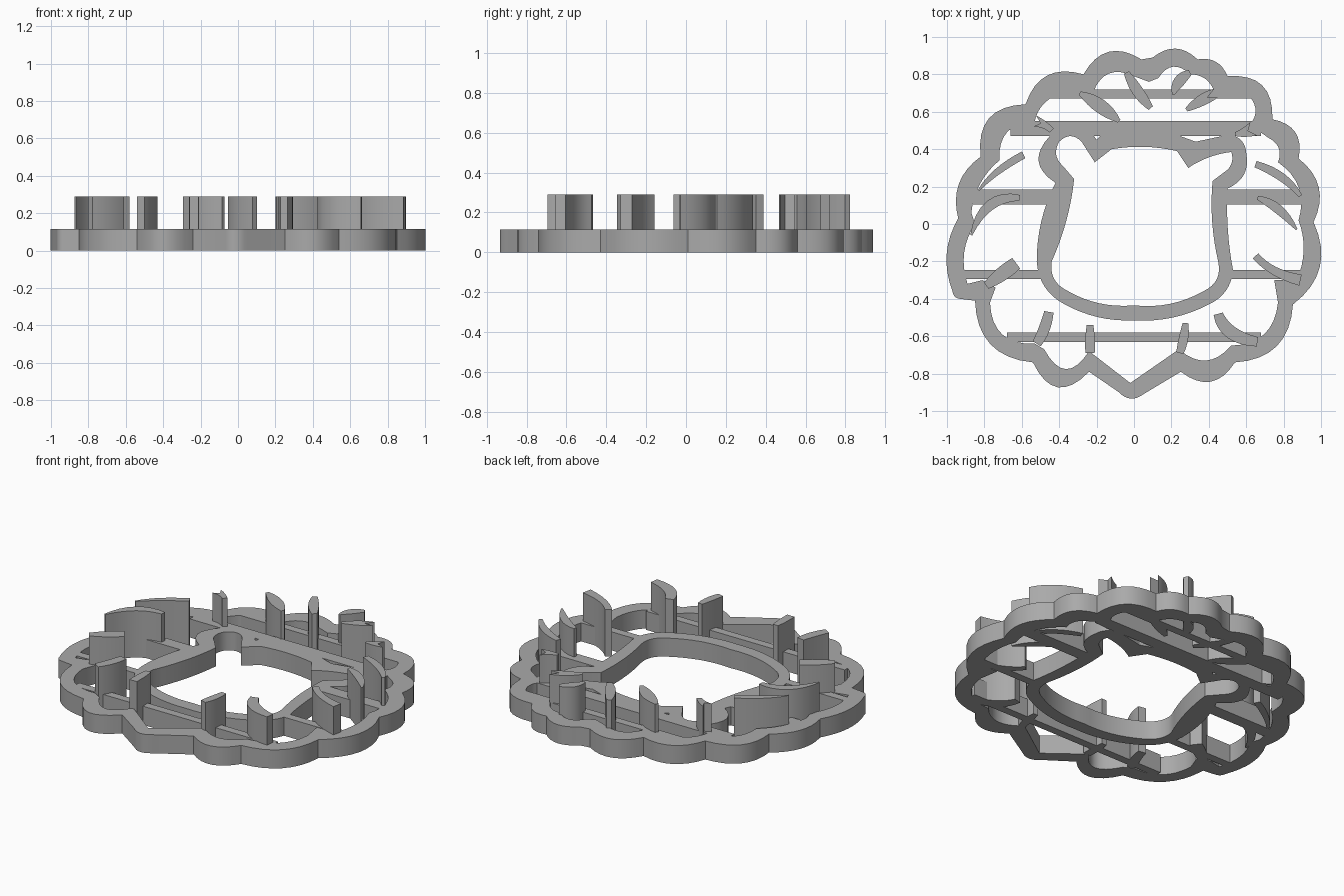
import bpy
import bmesh
from mathutils import Vector

BASE_TOP = 0.115
BAR_TOP = 0.115
BLADE_TOP = 0.29

cube = bpy.data.objects.get("Cube")
if cube:
    bpy.data.objects.remove(cube, do_unlink=True)

grey = bpy.data.materials.new("plain grey")
grey.use_nodes = True
grey.diffuse_color = (0.4, 0.4, 0.4, 1)
shader = next(n for n in grey.node_tree.nodes if n.type == "BSDF_PRINCIPLED")
shader.inputs["Base Color"].default_value = grey.diffuse_color


def arc_outline(corners, steps=8):
    """Closed outline whose edges bow to the left by a share of their length."""
    outline = []
    for index, (x, y, bow) in enumerate(corners):
        start = Vector((x, y))
        end = Vector(corners[(index + 1) % len(corners)][:2])
        chord = end - start
        normal = Vector((-chord.y, chord.x))
        count = steps if bow else 1
        for step in range(count):
            t = step / count
            outline.append(start + chord * t + normal * bow * t * (1 - t) * 4)
    return outline


def extruded_plate(name, outlines, top):
    """Solid plate from the ground up; later outlines are cut out as holes."""
    curve = bpy.data.curves.new(name + " outline", "CURVE")
    curve.dimensions = "2D"
    curve.fill_mode = "BOTH"
    curve.extrude = top / 2
    for outline in outlines:
        spline = curve.splines.new("POLY")
        spline.points.add(len(outline) - 1)
        for point, place in zip(spline.points, outline):
            point.co = (place.x, place.y, 0, 1)
        spline.use_cyclic_u = True
    helper = bpy.data.objects.new(name + " helper", curve)
    bpy.context.collection.objects.link(helper)
    bpy.context.view_layer.update()
    graph = bpy.context.evaluated_depsgraph_get()
    mesh = bpy.data.meshes.new_from_object(helper.evaluated_get(graph))
    bpy.data.objects.remove(helper, do_unlink=True)

    # Weld the walls to the caps and stand the plate on the ground
    bm = bmesh.new()
    bm.from_mesh(mesh)
    bmesh.ops.remove_doubles(bm, verts=bm.verts, dist=0.0005)
    bmesh.ops.translate(bm, verts=bm.verts, vec=(0, 0, top / 2))
    bmesh.ops.recalc_face_normals(bm, faces=bm.faces)
    bm.to_mesh(mesh)
    bm.free()
    mesh.materials.clear()
    mesh.materials.append(grey)
    plate = bpy.data.objects.new(name, mesh)
    bpy.context.collection.objects.link(plate)
    bpy.ops.object.select_all(action="DESELECT")
    plate.select_set(True)
    bpy.context.view_layer.objects.active = plate
    bpy.ops.object.shade_smooth_by_angle()
    return plate


def blade(name, start, middle, end, forked=False, steps=8):
    """Curved blade through three points, each given as x, y and width."""
    a, b, c = Vector(start), Vector(middle), Vector(end)
    left, right = [], []
    for step in range(steps + 1):
        t = step / steps
        spot = (a * (1 - t) * (1 - 2 * t) + b * 4 * t * (1 - t)
                + c * t * (2 * t - 1))
        slope = a * (4 * t - 3) + b * (4 - 8 * t) + c * (4 * t - 1)
        side = Vector((-slope.y, slope.x)).normalized() * spot.z / 2
        left.append(spot.xy + side)
        right.append(spot.xy - side)
    notch = [c.xy.lerp(b.xy, 0.6)] if forked else []
    extruded_plate(name, [left + notch + right[::-1]], BLADE_TOP)


# Scalloped rim
rim_outside = [
    (.05, -.91, .22), (-.08, -.9, 0), (-.24, -.79, .36), (-.54, -.74, .22),
    (-.85, -.41, 0), (-.93, -.4, .2), (-.97, -.36, .12), (-.94, .03, .17),
    (-.82, .36, .27), (-.58, .64, .24), (-.27, .8, .26), (.04, .88, 0),
    (.1, .89, .22), (.34, .88, .2), (.5, .79, .28), (.74, .56, .25),
    (.88, .35, .2), (.96, .01, .2), (.85, -.43, .22), (.54, -.74, .27),
    (.25, -.79, 0),
]
rim_inside = [
    (-.02, -.85, 0), (-.24, -.68, .42), (-.48, -.67, 0), (-.53, -.64, .25),
    (-.77, -.42, 0), (-.74, -.34, 0), (-.81, -.3, 0), (-.89, -.32, .12),
    (-.85, 0, 0), (-.87, .06, .1), (-.72, .34, .25), (-.53, .55, .1),
    (-.45, .67, 0), (-.22, .7, .27), (0, .79, 0), (.08, .76, 0),
    (.13, .78, .3), (.3, .8, .15), (.42, .73, 0), (.44, .68, 0),
    (.62, .68, .2), (.62, .53, 0), (.72, .46, .22), (.77, .33, .18),
    (.88, .02, .1), (.87, -.3, 0), (.75, -.3, 0), (.77, -.42, .22),
    (.52, -.65, .25), (.24, -.67, 0),
]
extruded_plate("scalloped_rim",
               [arc_outline(rim_outside), arc_outline(rim_inside)], BASE_TOP)

# Face frame with two rounded ears
face_outside = [
    (0, -.515, .07), (-.37, -.43, .14), (-.52, -.2, .06), (-.42, .22, .3),
    (-.45, .47, 0), (-.22, .48, 0), (-.2, .45, 0), (-.17, .48, 0),
    (.22, .48, 0), (.33, .44, 0), (.47, .47, 0), (.54, .47, .15),
    (.6, .38, .2), (.5, .19, -.03), (.53, -.25, .14), (.4, -.43, .07),
]
face_inside = [
    (0, -.435, .08), (-.36, -.355, .18), (-.44, -.2, -.04), (-.32, .24, 0),
    (-.38, .31, .2), (-.4, .44, .25), (-.28, .44, 0), (-.21, .33, 0),
    (-.12, .4, .05), (.23, .39, 0), (.29, .3, .06), (.52, .385, .15),
    (.5, .29, 0), (.42, .23, -.04), (.45, -.2, .2), (.37, -.36, .08),
]
extruded_plate("face_frame",
               [arc_outline(face_outside), arc_outline(face_inside)], BASE_TOP)

# Straight cross bars
bars = {
    "crown_bar": (-.48, .65, .67, .72),
    "brow_bar": (-.66, .68, .47, .55),
    "right_cheek_bar": (-.86, -.43, .105, .185),
    "left_cheek_bar": (.48, .92, .105, .185),
    "right_jaw_bar": (-.93, -.48, -.295, -.245),
    "left_jaw_bar": (.5, .92, -.295, -.245),
    "chin_bar": (-.68, .68, -.63, -.58),
}
for name, (x0, x1, y0, y1) in bars.items():
    corners = [(x0, y0, 0), (x0, y1, 0), (x1, y1, 0), (x1, y0, 0)]
    extruded_plate(name, [arc_outline(corners)], BAR_TOP)

# Tall curved blades around the crown
blade("crown_blade_right", (-.29, .7, .02), (-.18, .63, .075), (-.08, .55, .02))
blade("crown_blade_middle", (-.04, .81, .03), (.02, .71, .06), (.09, .62, .03))
blade("crown_blade_left", (.21, .69, .01), (.24, .76, .06), (.3, .81, .03))
blade("crown_blade_outer", (.28, .61, .02), (.36, .66, .06), (.44, .7, .05), True)
blade("brow_blade_right", (-.44, .5, .03), (-.48, .53, .04), (-.53, .55, .06), True)
blade("brow_blade_left", (.54, .48, .02), (.59, .49, .05), (.64, .51, .08), True)

# Tall curved blades down both sides
blade("temple_blade_right", (-.59, .37, .04), (-.73, .28, .035), (-.83, .18, .01))
blade("temple_blade_left", (.65, .32, .035), (.79, .25, .045), (.89, .15, .02))
blade("cheek_blade_right", (-.61, .14, .03), (-.77, .1, .055), (-.87, -.06, .01))
blade("cheek_blade_left", (.66, .14, .02), (.77, .08, .05), (.87, -.03, .01))
blade("jaw_blade_right", (-.63, -.21, .07), (-.71, -.27, .075), (-.79, -.33, .04))
blade("jaw_blade_left", (.65, -.17, .04), (.75, -.25, .045), (.89, -.3, .06))

# Tall curved blades along the chin
blade("chin_blade_outer_right", (-.455, -.47, .05), (-.48, -.56, .06), (-.52, -.64, .05))
blade("chin_blade_right", (-.235, -.54, .035), (-.235, -.61, .05), (-.235, -.69, .05))
blade("chin_blade_left", (.275, -.53, .03), (.265, -.61, .05), (.245, -.69, .04))
blade("chin_blade_outer_left", (.45, -.48, .05), (.52, -.58, .07), (.66, -.63, .05))
